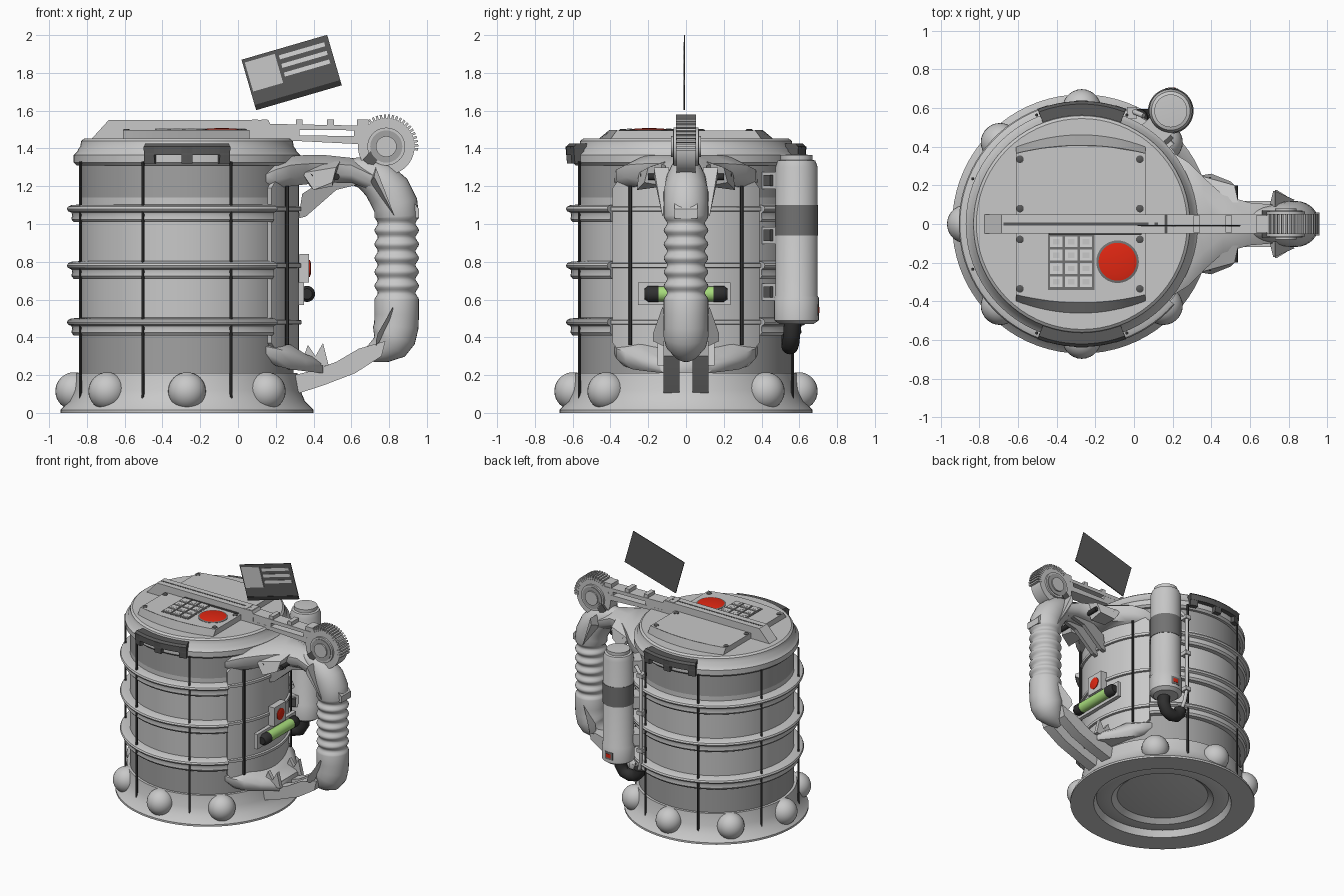
import bpy, bmesh
from math import sin, cos, pi, radians
from mathutils import Vector, Matrix

if "Cube" in bpy.data.objects:
    bpy.data.objects.remove(bpy.data.objects["Cube"])

CX = -0.27  # axis of the tankard body


def mat(name, r, g, b):
    m = bpy.data.materials.new(name)
    m.diffuse_color = (r, g, b, 1)
    m.use_nodes = True
    m.node_tree.nodes["Principled BSDF"].inputs["Base Color"].default_value = m.diffuse_color
    return m


MAIN = mat("light_grey", .58, .58, .58)
MID = mat("mid_grey", .36, .36, .36)
DIM = mat("dim_grey", .17, .17, .17)
DARK = mat("dark_grey", .10, .10, .10)
BLACK = mat("near_black", .03, .03, .03)
RED = mat("red", .75, .02, .006)
GREEN = mat("green", .39, .72, .20)
PALE = mat("pale_grey", .68, .68, .68)


def finish(name, bm, m, angle=35):
    bmesh.ops.recalc_face_normals(bm, faces=bm.faces)
    me = bpy.data.meshes.new(name)
    bm.to_mesh(me)
    bm.free()
    me.materials.append(m)
    me.shade_smooth()
    me.set_sharp_from_angle(angle=radians(angle))
    ob = bpy.data.objects.new(name, me)
    bpy.context.collection.objects.link(ob)
    return ob


def skin(name, loops, m, angle=35):
    """Bridge a series of closed loops of points and cap both ends."""
    bm = bmesh.new()
    rows = [[bm.verts.new(p) for p in lp] for lp in loops]
    n = len(rows[0])
    for a, b in zip(rows, rows[1:]):
        for j in range(n):
            bm.faces.new((a[j], a[(j + 1) % n], b[(j + 1) % n], b[j]))
    bm.faces.new(rows[0])
    bm.faces.new(rows[-1])
    bmesh.ops.remove_doubles(bm, verts=bm.verts, dist=1e-5)
    return finish(name, bm, m, angle)


def lathe(name, prof, m, c=(CX, 0), n=72):
    """Revolve (radius, z) points round a vertical axis."""
    return skin(name, [[(c[0] + r * cos(2 * pi * j / n), c[1] + r * sin(2 * pi * j / n), z)
                        for j in range(n)] for r, z in prof], m)


def arc(name, prof, a0, a1, m, n=48, c=(CX, 0)):
    """Sweep a closed (radius, z) section through part of a turn (degrees)."""
    loops = []
    for i in range(n + 1):
        a = radians(a0 + (a1 - a0) * i / n)
        loops.append([(c[0] + r * cos(a), c[1] + r * sin(a), z) for r, z in prof])
    return skin(name, loops, m)


def sweep(name, pts, radii, m, side=(0, 1, 0), n=20):
    pts = [Vector(p) for p in pts]
    loops = []
    for i, p in enumerate(pts):
        t = (pts[min(i + 1, len(pts) - 1)] - pts[max(i - 1, 0)]).normalized()
        b = t.cross(Vector(side)).normalized()
        s = b.cross(t)
        r = radii[i] if isinstance(radii, list) else radii
        loops.append([p + s * r * cos(2 * pi * j / n) + b * r * sin(2 * pi * j / n) for j in range(n)])
    return skin(name, loops, m, angle=45)


def box(name, c, s, m, rot=0, axis='Y'):
    bm = bmesh.new()
    bmesh.ops.create_cube(bm, size=1, matrix=Matrix.Translation(c) @ Matrix.Rotation(rot, 4, axis)
                          @ Matrix.Diagonal((*s, 1)))
    return finish(name, bm, m)


def prism(name, pts, y0, y1, m):
    return skin(name, [[(x, y, z) for x, z in pts] for y in (y0, y1)], m, angle=25)


def ball(name, c, radii, m, rot=0):
    bm = bmesh.new()
    bmesh.ops.create_uvsphere(bm, u_segments=28, v_segments=16, radius=1, matrix=Matrix.Translation(c)
                              @ Matrix.Rotation(rot, 4, 'Y') @ Matrix.Diagonal((*radii, 1)))
    return finish(name, bm, m)


# base with recessed underside, and domed studs
lathe("base", [(0, .04), (.2, .045), (.33, .065), (.37, .035), (.43, .035), (.48, .05), (.5, 0), (.67, 0),
               (.67, .015), (.625, .06), (.60, .12), (.585, .21), (.56, .21), (0, .21)], MAIN)
for k in range(1, 8):
    a = k * pi / 4
    ball("base_stud", (CX + .597 * cos(a), .597 * sin(a), .115), (.1, .1, .1), MAIN)

# barrel, hoops and upright rods
lathe("barrel_lower", [(0, .2), (.565, .2), (.565, .42), (0, .42)], MID)
lathe("barrel_middle", [(0, .42), (.565, .42), (.565, 1.14), (0, 1.14)], MAIN)
lathe("barrel_upper", [(0, 1.14), (.565, 1.14), (.565, 1.33), (0, 1.33)], MID)
for z in (.48, .78, 1.08):
    arc("hoop", [(.55, z - .07), (.60, z - .07), (.612, z - .055), (.608, z - .03), (.612, z - .02),
                 (.63, z - .012), (.636, z), (.63, z + .012), (.612, z + .02), (.55, z + .025)], 41, 319, MAIN, 64)
    arc("hoop_thin", [(.58, z - .015), (.607, z - .01), (.607, z + .01), (.58, z + .015)], -42, 42, MAIN)
for k in range(1, 7):
    a = radians(22.5 + 45 * k)
    x, y = CX + .61 * cos(a), .61 * sin(a)
    sweep("upright_rod", [(x, y, .07), (x, y, 1.33)], .008, BLACK, n=8)
for s in (-1, 1):
    sweep("saddle_rod", [(.26, s * .295, .36), (.26, s * .295, 1.2)], .01, BLACK, n=8)

# lid rings and raised deck
lathe("lid", [(0, 1.31), (.585, 1.31), (.60, 1.325), (.60, 1.365), (.58, 1.385), (.577, 1.395), (.565, 1.41),
              (.56, 1.44), (.545, 1.452), (0, 1.452)], MAIN)
lo, hi, N = [], [], 16
for s in (1, -1):
    for i in range(N + 1):
        d = s * (-.335 + .67 * i / N)
        lo.append((-.275 + d, s * (.465 - .58 * d * d), 1.445))
        hi.append((-.275 + d, s * (.405 - .37 * d * d), 1.495))
skin("lid_deck", [lo, hi], MAIN, angle=20)
for s in (-1, 1):
    skin("deck_slope", [[(x, y + s * .002, z + .002) for x, y, z in row if y * s > 0] +
                        [(x, y - s * .004, z - .002) for x, y, z in reversed(row) if y * s > 0]
                        for row in (lo, hi)], MID, angle=20)
    # dark clips on the lid edge with three teeth
    c0 = 90 * s
    arc("lid_clip", [(.56, 1.365), (.635, 1.365), (.635, 1.41), (.62, 1.425), (.56, 1.425)], c0 - 21, c0 + 21, DARK, 16)
    for t in (-18.5, 0, 18.5):
        arc("clip_tooth", [(.59, 1.32), (.63, 1.32), (.638, 1.41), (.59, 1.41)], c0 + t - 2.6, c0 + t + 2.6, DARK, 3)
    for x in (-.59, .03):
        for y in (.08, .335):
            lathe("deck_screw", [(0, 1.49), (.02, 1.49), (.02, 1.498), (.012, 1.503), (0, 1.503)], DARK,
                  (x, s * y), 14)

# keypad and push button
box("keypad_plate", (-.325, -.195, 1.494), (.24, .29, .006), DIM)
for i in range(3):
    for j in range(4):
        c = (-.402 + .077 * i, -.092 - .069 * j)
        box("key", (*c, 1.498), (.064, .056, .012), PALE)
        box("key_mark", (*c, 1.504), (.034, .028, .002), MAIN)
box("keypad_hood", (-.2, -.042, 1.495), (.48, .03, .02), DARK)
lathe("button_collar", [(0, 1.485), (.11, 1.485), (.11, 1.497), (.1, 1.5), (0, 1.5)], DIM, (-.085, -.195), 40)
lathe("push_button", [(0, 1.485), (.1, 1.485), (.098, 1.5), (.07, 1.506), (0, 1.508)], RED, (-.085, -.195), 40)

# hinge arm across the lid
prism("hinge_rail", [(-.785, 1.44), (-.685, 1.55), (.16, 1.55), (.17, 1.53), (.17, 1.44)], -.05, .05, MAIN)
prism("hinge_arm_top", [(.16, 1.5), (.16, 1.53), (.7, 1.52), (.72, 1.495)], -.05, .05, MAIN)
prism("hinge_arm_bottom", [(.16, 1.44), (.16, 1.47), (.72, 1.465), (.7, 1.42), (.3, 1.44)], -.05, .05, MAIN)
for x, w in ((.24, .17), (.665, .1)):
    box("hinge_arm_end", (x, 0, 1.485), (w, .098, .06), MAIN)
box("hinge_groove", (-.26, 0, 1.549), (.83, .014, .005), DARK)
for x, w in ((.09, .03), (.14, .03), (.325, .035), (.49, .035), (.66, .06)):
    box("arm_lug", (x, 0, 1.535), (w, .09, .035), MAIN)


# thumb gear
def disc(name, r, h, m):
    sweep(name, [(.785, -h, 1.41), (.785, h, 1.41)], r, m, side=(1, 0, 0), n=40)


disc("gear", .15, .05, MAIN)
disc("gear_boss", .1, .065, MAIN)
disc("gear_ring", .085, .07, MID)
disc("gear_hub", .055, .08, MAIN)
for k in range(18):
    a = radians(-5 + 7.5 * k)
    box("gear_tooth", (.785 + .152 * cos(a), 0, 1.41 + .152 * sin(a)), (.035, .105, .012), MAIN, -a)
box("gear_latch", (.71, 0, 1.35), (.08, .14, .06), DARK, -.8)

# curved saddle that carries the handle
loops = []
for i in range(33):
    d = -41 + 82 * i / 32
    a, k = radians(d), max(0, (abs(d) - 17) / 24) ** 1.8
    z0, z1 = .23 + .14 * k, 1.35 - .16 * k
    loops.append([(CX + r * cos(a), r * sin(a), z) for r, z in ((.55, z0), (.592, z0), (.592, z1), (.55, z1))])
skin("saddle", loops, MAIN)


def wing(name, secs):
    """Chamfered sections along x: (x, half width, z low, z high)."""
    out = []
    for x, w, a, b in secs:
        c = (b - a) * .3
        out.append([(x, y, z) for y, z in ((-w, a + c), (-w + c, a), (w - c, a), (w, a + c),
                                           (w, b - c), (w - c * 2, b), (-w + c * 2, b), (-w, b - c))])
    skin(name, out, MAIN, angle=50)


wing("upper_mount", [(.14, .38, 1.19, 1.29), (.2, .37, 1.19, 1.33), (.28, .32, 1.2, 1.36), (.36, .24, 1.21, 1.365),
                     (.46, .15, 1.22, 1.365), (.6, .11, 1.22, 1.35), (.72, .1, 1.17, 1.29)])
wing("lower_mount", [(.14, .38, .29, .38), (.2, .37, .25, .38), (.28, .32, .23, .36), (.36, .23, .22, .31),
                     (.45, .14, .21, .28)])
for s in (-1, 1):
    # lower fork, mount spikes, brace and handle fins
    prism("lower_fork", [(.31, .1), (.45, .145), (.62, .21), (.76, .3), (.78, .38), (.64, .34), (.52, .27),
                         (.38, .22), (.3, .2)], s * .035, s * .12, MAIN)
    prism("lower_spike", [(.33, .25), (.48, .25), (.45, .37), (.41, .3), (.37, .36)], s * .12, s * .15, MAIN)
    skin("upper_spike", [[(x, s * y, z) for x, y, z in lp] for lp in (
        ((.32, .12, 1.33), (.54, .11, 1.33), (.5, .11, 1.2), (.38, .12, 1.2)),
        ((.34, .25, 1.27), (.52, .2, 1.3), (.5, .22, 1.22), (.4, .26, 1.18)))], MAIN)
    prism("brace", [(.32, 1.03), (.36, 1.04), (.52, 1.18), (.68, 1.22), (.6, 1.26), (.45, 1.23), (.34, 1.16)],
          s * .03, s * .06, MID)
    for x in (.38, .52):
        sweep("mount_bolt", [(x, s * .1, 1.25), (x, s * (.24 if x < .5 else .2), 1.25)], .018, BLACK,
              side=(1, 0, 0), n=12)
    skin("upper_fin", [[(.73, s * .09, 1.3), (.70, s * .09, 1.22), (.80, s * .1, 1.1)],
                       [(.73, s * .17, 1.3), (.72, s * .17, 1.25), (.83, s * .125, 1.04)]], MAIN)
    skin("lower_fin", [[(.73, s * .09, .34), (.74, s * .09, .42), (.82, s * .1, .52)],
                       [(.73, s * .175, .38), (.74, s * .175, .42), (.82, s * .125, .56)]], MAIN)

# ribbed handle with a slanted end cap
path = [(.56, 1.285, .06), (.66, 1.275, .085), (.74, 1.235, .105), (.80, 1.17, .118), (.835, 1.1, .118)]
path += [(.84, 1.04 - .0105 * i, .109 + .009 * cos(2 * pi * i / 7)) for i in range(43)]
path += [(.84, .52, .118), (.838, .46, .118), (.825, .41, .12), (.8, .37, .11), (.76, .335, .075), (.7, .31, .045)]
sweep("handle", [(x, 0, z) for x, z, r in path], [r for x, z, r in path], MAIN, n=32)
prism("handle_crown", [(.725, 1.2), (.735, 1.31), (.79, 1.28), (.958, 1.08), (.958, 1.03), (.84, 1.05)],
      -.06, .06, MAIN)
ball("handle_cap", (.84, 0, .383), (.13, .097, .08), GREEN, -pi / 4)

# power cell and small button on the saddle
box("cell_bracket", (.335, -.01, .63), (.03, .49, .12), MAIN)
sweep("cell", [(.365, -.15, .63), (.365, .15, .63)], .04, GREEN, side=(1, 0, 0))
for s in (-1, 1):
    sweep("cell_end", [(.365, s * y, .63) for y in (.145, .2, .21, .22)], [.043, .043, .034, .028], BLACK, side=(1, 0, 0))
box("small_panel", (.35, 0, .765), (.05, .15, .15), MAIN)
sweep("small_button", [(.36, 0, .765), (.38, 0, .765), (.386, 0, .765)], [.045, .045, .03], RED)

# side canister with band, brackets, hose and pipe
C = (.19, .585)
lathe("canister", [(0, .47), (.09, .47), (.118, .49), (.118, .61), (.112, .62), (.112, 1.3), (.1, 1.335),
                   (.085, 1.34), (.085, 1.365), (0, 1.37)], MAIN, C, 40)
lathe("canister_band", [(.11, .94), (.115, .94), (.115, 1.1), (.11, 1.1)], DIM, C, 40)
arc("canister_label", [(.11, .515), (.12, .515), (.12, .575), (.11, .575)], 70, 105, DIM, 8, C)
arc("canister_mark", [(.11, .53), (.122, .53), (.122, .56), (.11, .56)], 78, 97, RED, 6, C)
for z in (1.23, .94, .64):
    box("canister_bracket", (.12, .49, z), (.11, .14, .09), MAIN, .75, 'Z')
    box("bracket_pad", (.17, .445, z), (.05, .05, .06), DARK, .75, 'Z')
sweep("hose", [(.19, .565, .5), (.188, .56, .42), (.16, .555, .37), (.11, .55, .355), (.06, .55, .365),
               (.03, .55, .4), (.025, .55, .43)], .045, BLACK)
sweep("pipe", [(.025, .56, .42), (.0, .57, .5), (-.01, .585, .6), (-.01, .585, 1.2), (.05, .56, 1.25)], .014, MAIN, n=10)
for z in (.6, .9, 1.2):
    box("pipe_clip", (-.01, .575, z), (.05, .06, .03), MAIN)

# tilted card above the lid, printed on its front only
TILT = radians(16.2)


def card(name, u, v, w, h, m, t, y=-.012):
    c = (.284 + u * cos(TILT) - v * sin(TILT), y, 1.802 + u * sin(TILT) + v * cos(TILT))
    box(name, c, (w, t, h), m, -TILT)


card("card", 0, 0, .472, .278, DARK, .005, -.008)
card("card_strip", 0, -.124, .47, .028, BLACK, .004)
card("card_picture", -.141, .04, .165, .16, MAIN, .004)
for v in (.095, .048, .0):
    card("card_line", .085, v, .25, .022, PALE, .004)
